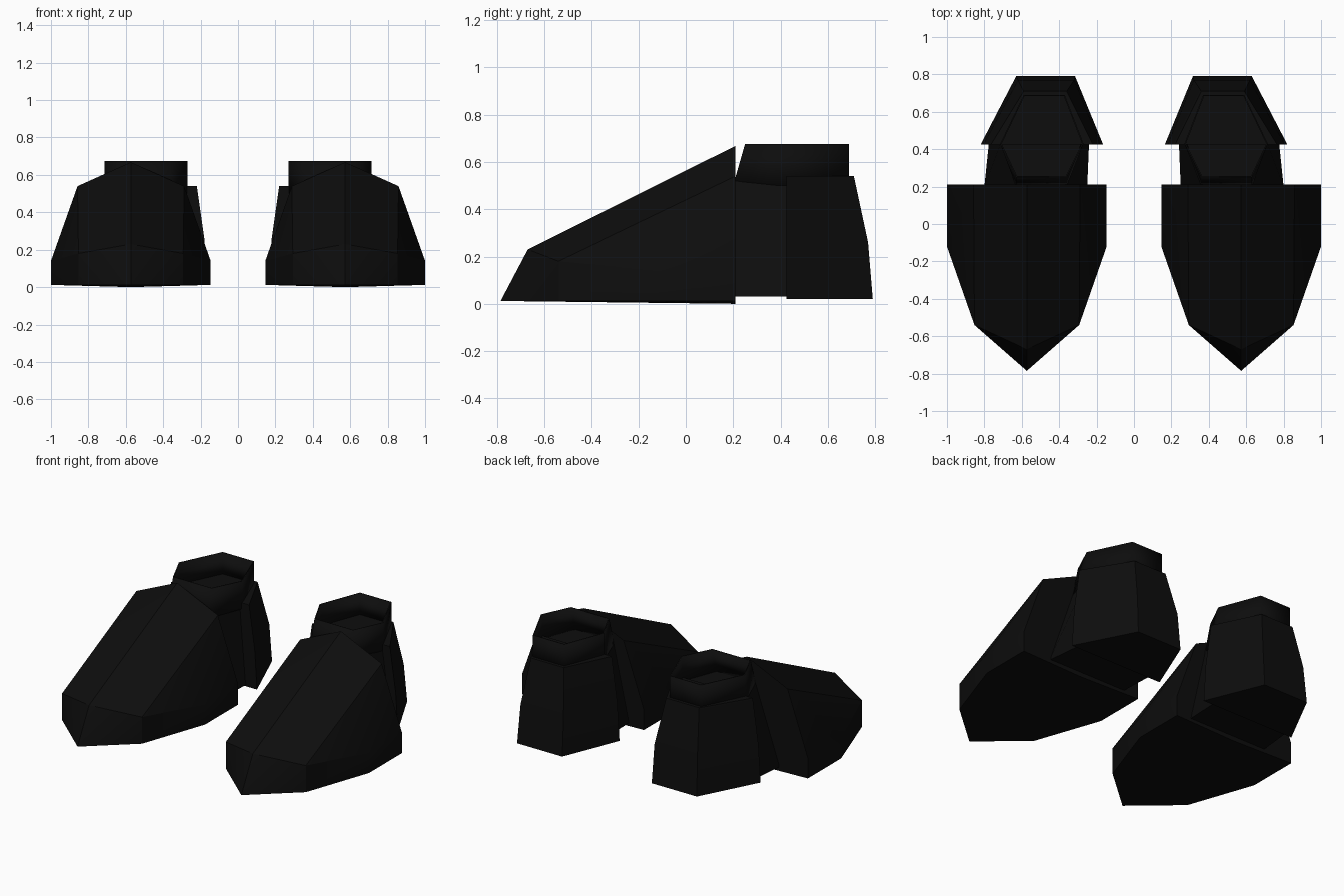
import bpy
import bmesh

if "Cube" in bpy.data.objects:
    bpy.data.objects.remove(bpy.data.objects["Cube"], do_unlink=True)

black = bpy.data.materials.new("matte black")
black.use_nodes = True
colour = (0.004, 0.004, 0.004, 1)
black.diffuse_color = colour
bsdf = black.node_tree.nodes["Principled BSDF"]
bsdf.inputs["Base Color"].default_value = colour
bsdf.inputs["Roughness"].default_value = 0.8


def finish(name, bm, thickness=0):
    """Turn a left-boot part into an object mirrored to the right boot."""
    bmesh.ops.recalc_face_normals(bm, faces=bm.faces)
    mesh = bpy.data.meshes.new(name)
    bm.to_mesh(mesh)
    bm.free()
    mesh.materials.append(black)
    obj = bpy.data.objects.new(name, mesh)
    bpy.context.collection.objects.link(obj)
    bpy.ops.object.select_all(action="DESELECT")
    obj.select_set(True)
    bpy.context.view_layer.objects.active = obj
    bpy.ops.object.shade_smooth_by_angle(angle=0.5)
    if thickness:
        shell = obj.modifiers.new("shell", "SOLIDIFY")
        shell.thickness = thickness
        shell.offset = -1
    obj.modifiers.new("pair", "MIRROR").use_mirror_merge = False
    return obj


def loft(name, rings, capped=True, thickness=0):
    """Skin a stack of matching outlines."""
    bm = bmesh.new()
    loops = [[bm.verts.new(p) for p in ring] for ring in rings]
    count = len(loops[0])
    for low, high in zip(loops, loops[1:]):
        for i in range(count):
            j = (i + 1) % count
            bm.faces.new((low[i], low[j], high[j], high[i]))
    if capped:
        bm.faces.new(loops[0][::-1])
        bm.faces.new(loops[-1])
    return finish(name, bm, thickness)


def trapezoid(z, front, back, fx0, fx1, bx0, bx1):
    return [(fx0, front, z), (fx1, front, z), (bx1, back, z), (bx0, back, z)]


# Toe: a faceted wedge, the hull of its centre line and its side corners
TOE_X = 0.573
bm = bmesh.new()
centre = [(-0.785, 0.012), (-0.67, 0.23), (0.21, 0.668), (0.21, 0)]
side = [(0.427, 0.21, 0.012), (0.427, -0.12, 0.012), (0.28, -0.54, 0.012),
        (0.427, 0.21, 0.14), (0.427, -0.12, 0.14), (0.28, -0.54, 0.18),
        (0.285, 0.21, 0.54)]
for y, z in centre:
    bm.verts.new((TOE_X, y, z))
for s in (-1, 1):
    for x, y, z in side:
        bm.verts.new((TOE_X + s * x, y, z))
bmesh.ops.convex_hull(bm, input=bm.verts)
finish("toe_caps", bm)

# Ankle block between toe and heel
loft("ankle_blocks", [
    trapezoid(0.03, 0.2, 0.44, 0.25, 0.80, 0.24, 0.775),
    trapezoid(0.52, 0.2, 0.44, 0.36, 0.63, 0.28, 0.71)])

# Heel guard, narrowing to the back and bulging towards the ground
loft("heel_guards", [
    trapezoid(0.02, 0.425, 0.79, 0.165, 0.82, 0.315, 0.63),
    trapezoid(0.26, 0.425, 0.77, 0.18, 0.805, 0.32, 0.62),
    trapezoid(0.54, 0.425, 0.71, 0.22, 0.765, 0.36, 0.59)])


# Open six-sided collar
def collar_ring(z, front):
    return [(0.36, front, z), (0.63, front, z), (0.715, 0.43, z),
            (0.59, 0.69, z), (0.37, 0.69, z), (0.27, 0.43, z)]


loft("collars", [collar_ring(0.5, 0.2), collar_ring(0.675, 0.25)],
     capped=False, thickness=0.008)
